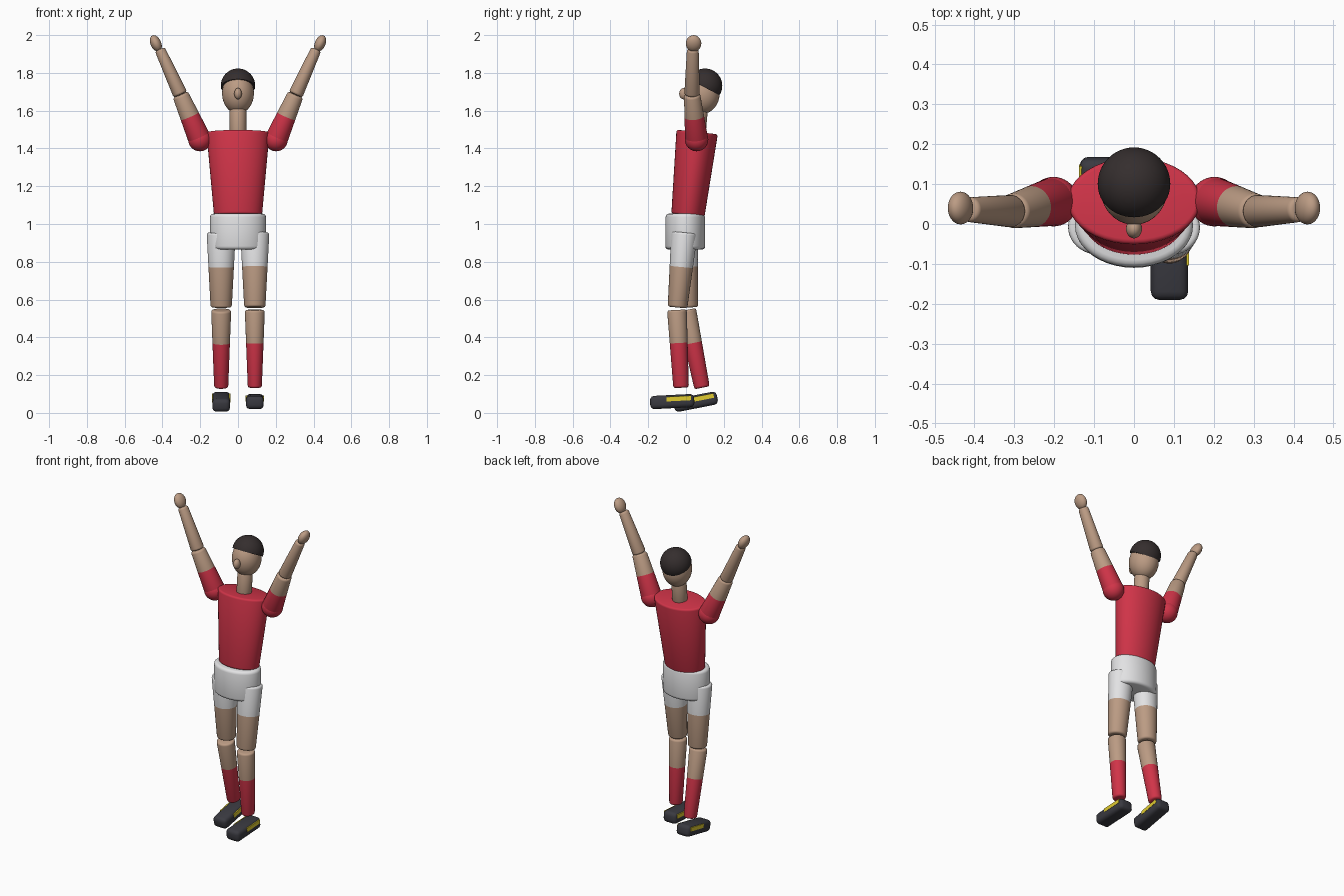
import bpy, bmesh, math
from mathutils import Vector, Matrix

cube = bpy.data.objects.get("Cube")
if cube:
    bpy.data.objects.remove(cube, do_unlink=True)


def material(name, rgb):
    m = bpy.data.materials.new(name)
    m.use_nodes = True
    m.diffuse_color = (*rgb, 1)
    m.node_tree.nodes["Principled BSDF"].inputs["Base Color"].default_value = (*rgb, 1)
    return m


RED = material("red cloth", (0.63, 0.034, 0.065))
WHITE = material("white cloth", (0.76, 0.76, 0.77))
SKIN = material("skin", (0.5, 0.33, 0.23))
HAIR = material("dark hair", (0.035, 0.027, 0.027))
SHOE = material("dark shoe", (0.042, 0.042, 0.052))
YELLOW = material("yellow stripe", (0.75, 0.6, 0.03))


def finish(name, bm, mats, matrix=Matrix(), angle=40):
    bmesh.ops.recalc_face_normals(bm, faces=bm.faces)
    me = bpy.data.meshes.new(name)
    bm.to_mesh(me)
    bm.free()
    for m in mats:
        me.materials.append(m)
    me.shade_smooth()
    me.set_sharp_from_angle(angle=math.radians(angle))
    ob = bpy.data.objects.new(name, me)
    ob.matrix_world = matrix
    bpy.context.collection.objects.link(ob)
    return ob


def frame(origin, direction):
    """Matrix with z along the direction and x kept close to world x."""
    z = Vector(direction).normalized()
    y = z.cross(Vector((1, 0, 0))).normalized()
    x = y.cross(z)
    return Matrix.Translation(origin) @ Matrix((x, y, z)).transposed().to_4x4()


def limb(name, start, end, r0, r1, mats, split=None, fillet=0.012, sides=40):
    """Tapered elliptical cylinder with rounded rims, coloured in two along its length."""
    start, end = Vector(start), Vector(end)
    length = (end - start).length
    steps = [math.radians(a) for a in (0, 30, 60, 90)]
    rings = [(fillet * (1 - math.cos(a)), fillet * (1 - math.sin(a))) for a in steps]
    profile = rings + [(length - h, inset) for h, inset in reversed(rings)]
    if split:
        profile.insert(len(rings), (length * split, 0))
    bm = bmesh.new()
    loops = []
    for h, inset in profile:
        t = h / length
        rx, ry = (a + (b - a) * t - inset for a, b in zip(r0, r1))
        angles = [math.tau * i / sides for i in range(sides)]
        loops.append([bm.verts.new((rx * math.cos(a), ry * math.sin(a), h)) for a in angles])
    for a, b in zip(loops, loops[1:]):
        for i in range(sides):
            j = (i + 1) % sides
            bm.faces.new((a[i], a[j], b[j], b[i]))
    bm.faces.new(loops[0])
    bm.faces.new(loops[-1])
    if split:
        for f in bm.faces:
            f.material_index = int(f.calc_center_median().z > length * split)
    return finish(name, bm, mats, frame(start, end - start))


def ellipsoid(name, center, radii, mat, direction=(0, 0, 1)):
    bm = bmesh.new()
    bmesh.ops.create_uvsphere(bm, u_segments=40, v_segments=24, radius=1)
    bmesh.ops.scale(bm, vec=radii, verts=bm.verts)
    return finish(name, bm, [mat], frame(center, direction))


def box(name, size, bevel, mat, matrix):
    bm = bmesh.new()
    bmesh.ops.create_cube(bm, size=1)
    bmesh.ops.scale(bm, vec=size, verts=bm.verts)
    if bevel:
        bmesh.ops.bevel(bm, geom=bm.edges[:], offset=bevel, segments=3,
                        profile=0.5, affect='EDGES')
    return finish(name, bm, [mat], matrix)


# Torso, pelvis and neck
limb("torso", (0, 0.01, 1.045), (0, 0.059, 1.487), (0.127, 0.088), (0.167, 0.11), [RED])
limb("pelvis", (0, -0.004, 0.865), (0, -0.004, 1.055), (0.148, 0.106), (0.148, 0.104),
     [WHITE], fillet=0.018)
limb("neck", (0, 0.06, 1.475), (0, 0.072, 1.61), (0.044, 0.044), (0.044, 0.044), [SKIN])

# Head and nose
ellipsoid("head", (0, 0.088, 1.692), (0.084, 0.09, 0.108), SKIN)
ellipsoid("nose", (0, -0.012, 1.69), (0.02, 0.024, 0.03), SKIN)

# Hair cap, sliced by a plane that drops towards the back
bm = bmesh.new()
bmesh.ops.create_uvsphere(bm, u_segments=48, v_segments=32, radius=0.091)
tilt = math.radians(28)
cut = bmesh.ops.bisect_plane(bm, geom=bm.verts[:] + bm.edges[:] + bm.faces[:],
                             plane_co=(0, 0, -0.01),
                             plane_no=(0, math.sin(tilt), math.cos(tilt)), clear_inner=True)
rim = [e for e in cut["geom_cut"] if isinstance(e, bmesh.types.BMEdge)]
bmesh.ops.edgeloop_fill(bm, edges=rim)
finish("hair", bm, [HAIR], Matrix.Translation((0, 0.101, 1.732)))

# Arms raised in a wide V
for side, s in (("left", 1), ("right", -1)):
    shoulder = Vector((s * 0.202, 0.056, 1.447))
    elbow = Vector((s * 0.305, 0.032, 1.685))
    wrist = Vector((s * 0.414, 0.036, 1.925))
    ellipsoid(side + "_shoulder", shoulder, (0.062, 0.062, 0.062), RED)
    limb(side + "_upper_arm", shoulder, elbow, (0.061, 0.061), (0.043, 0.043),
         [RED, SKIN], split=0.52)
    limb(side + "_forearm", elbow, wrist, (0.039, 0.041), (0.028, 0.031), [SKIN])
    ellipsoid(side + "_hand", (s * 0.435, 0.04, 1.956), (0.028, 0.041, 0.046), SKIN,
              wrist - elbow)

# Legs in mid-stride: hip, thigh end, knee, ankle and shoe depth per side
legs = (("left", 1, -0.045, -0.048, -0.026, (-0.073, 0.06), 3),
        ("right", -1, 0.012, 0.002, 0.085, (0.051, 0.059), 11))
for side, s, thigh_y, knee_y, ankle_y, shoe_pos, pitch in legs:
    x = s * 0.089
    limb(side + "_thigh", (x, thigh_y, 0.558), (x, -0.008, 0.955), (0.056, 0.052),
         (0.077, 0.07), [SKIN, WHITE], split=0.54)
    limb(side + "_shin", (x, ankle_y, 0.133), (x, knee_y, 0.545), (0.037, 0.041),
         (0.053, 0.052), [RED, SKIN], split=0.575)
    place = Matrix.Translation((x, *shoe_pos)) @ Matrix.Rotation(math.radians(pitch), 4, 'X')
    box(side + "_shoe", (0.094, 0.234, 0.07), 0.022, SHOE, place)
    # Side stripes near the heel
    for edge, e in (("outer", s), ("inner", -s)):
        box(f"{side}_{edge}_stripe", (0.008, 0.13, 0.024), 0, YELLOW,
            place @ Matrix.Translation((e * 0.0445, 0.035, 0.014)))
